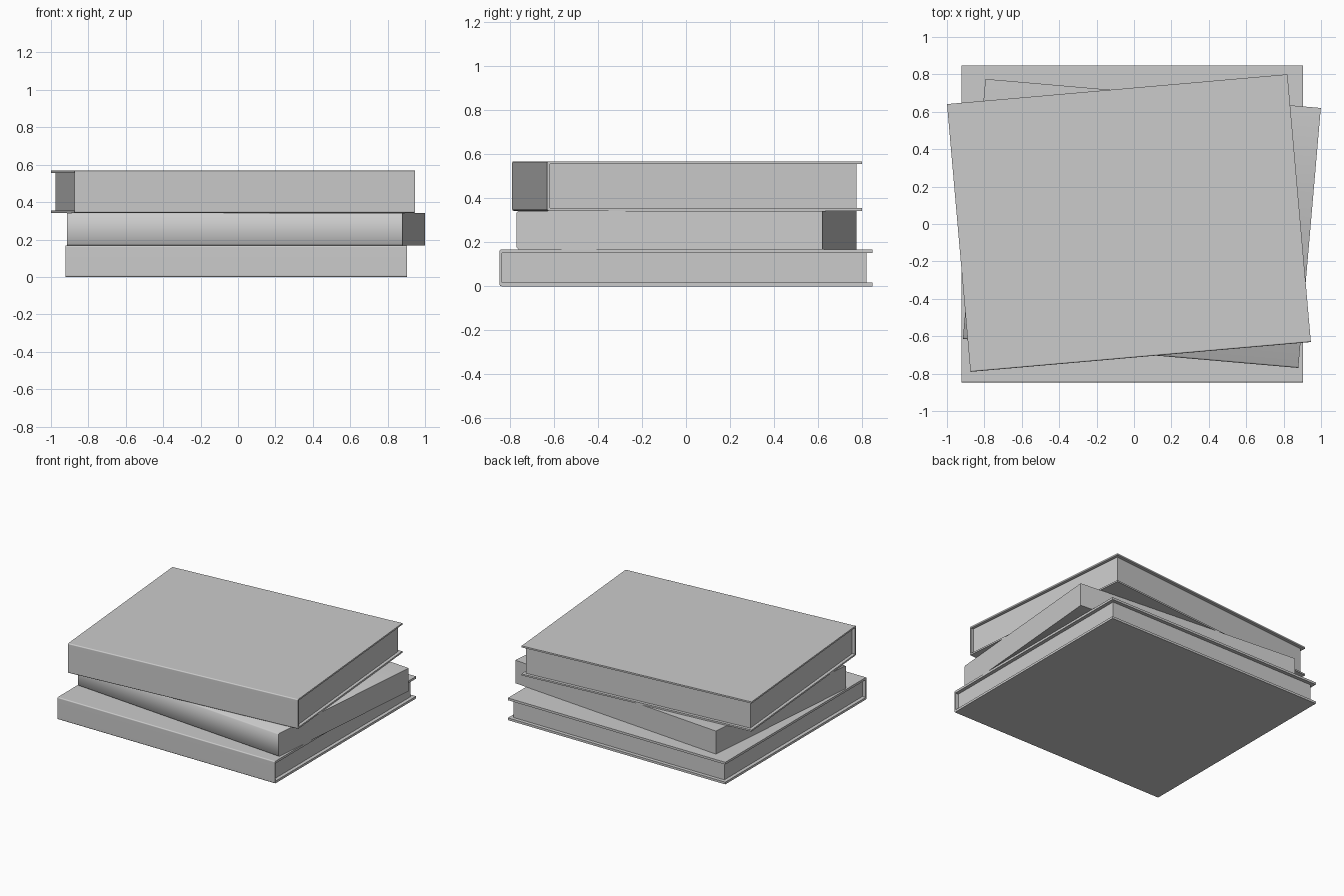
import bpy
import bmesh
from math import radians, sin, cos, pi

cube = bpy.data.objects.get("Cube")
if cube:
    bpy.data.objects.remove(cube, do_unlink=True)

grey = bpy.data.materials.new("plain grey")
grey.use_nodes = True
grey.diffuse_color = (0.6, 0.6, 0.6, 1)
grey.node_tree.nodes["Principled BSDF"].inputs["Base Color"].default_value = (0.6, 0.6, 0.6, 1)


def rounded_front(depth, height, radius, steps):
    """Side outline (y, z) from back bottom to back top, rounded at the spine."""
    front = -depth / 2
    points = [(depth / 2, 0)]
    for centre_z, start in ((radius, 1.5 * pi), (height - radius, pi)):
        for i in range(steps + 1):
            a = start - i * pi / 2 / steps
            points.append((front + radius + radius * cos(a), centre_z + radius * sin(a)))
    return points + [(depth / 2, height)]


def extrude_profile(name, profile, width, place, even_normals=False):
    """Sweep a (y, z) outline along x, then put it in the stack."""
    bm = bmesh.new()
    face = bm.faces.new([bm.verts.new((-width / 2, y, z)) for y, z in profile])
    swept = bmesh.ops.extrude_face_region(bm, geom=[face])
    verts = [v for v in swept["geom"] if isinstance(v, bmesh.types.BMVert)]
    bmesh.ops.translate(bm, verts=verts, vec=(width, 0, 0))
    bmesh.ops.recalc_face_normals(bm, faces=bm.faces)
    mesh = bpy.data.meshes.new(name)
    bm.to_mesh(mesh)
    bm.free()
    mesh.materials.append(grey)
    obj = bpy.data.objects.new(name, mesh)
    bpy.context.collection.objects.link(obj)
    x, y, z, turn = place
    obj.location = (x, y, z)
    obj.rotation_euler.z = radians(turn)
    # Smooth the spine rounding, keep the corners sharp
    mesh.shade_smooth()
    mesh.set_sharp_from_angle(angle=radians(50))
    if even_normals:
        mod = obj.modifiers.new("even normals", "WEIGHTED_NORMAL")
        mod.keep_sharp = True
    return obj


def hardcover(name, width, depth, height, board, spine, inset, place):
    front, back = -depth / 2, depth / 2
    inner = front + spine
    # Wrap-around cover: two boards joined by the spine
    cover = rounded_front(depth, height, 0.008, 3)
    cover += [(back, height - board), (inner, height - board), (inner, board), (back, board)]
    extrude_profile(name + "_cover", cover, width, place, True)
    # Page block set back from the board edges
    pages = [(inner, board), (back - inset, board),
             (back - inset, height - board), (inner, height - board)]
    extrude_profile(name + "_pages", pages, width - 2 * inset, place)


hardcover("bottom_book", 1.826, 1.694, 0.168, 0.017, 0.01, 0.027, (-0.01, 0, 0, 0))

# Paperback with a softly shaded spine
extrude_profile("middle_book", rounded_front(1.395, 0.175, 0.008, 1), 1.8,
                (0.042, 0.003, 0.168, -4.95))

hardcover("top_book", 1.827, 1.437, 0.225, 0.012, 0.012, 0.023, (-0.027, 0.005, 0.343, 5))
